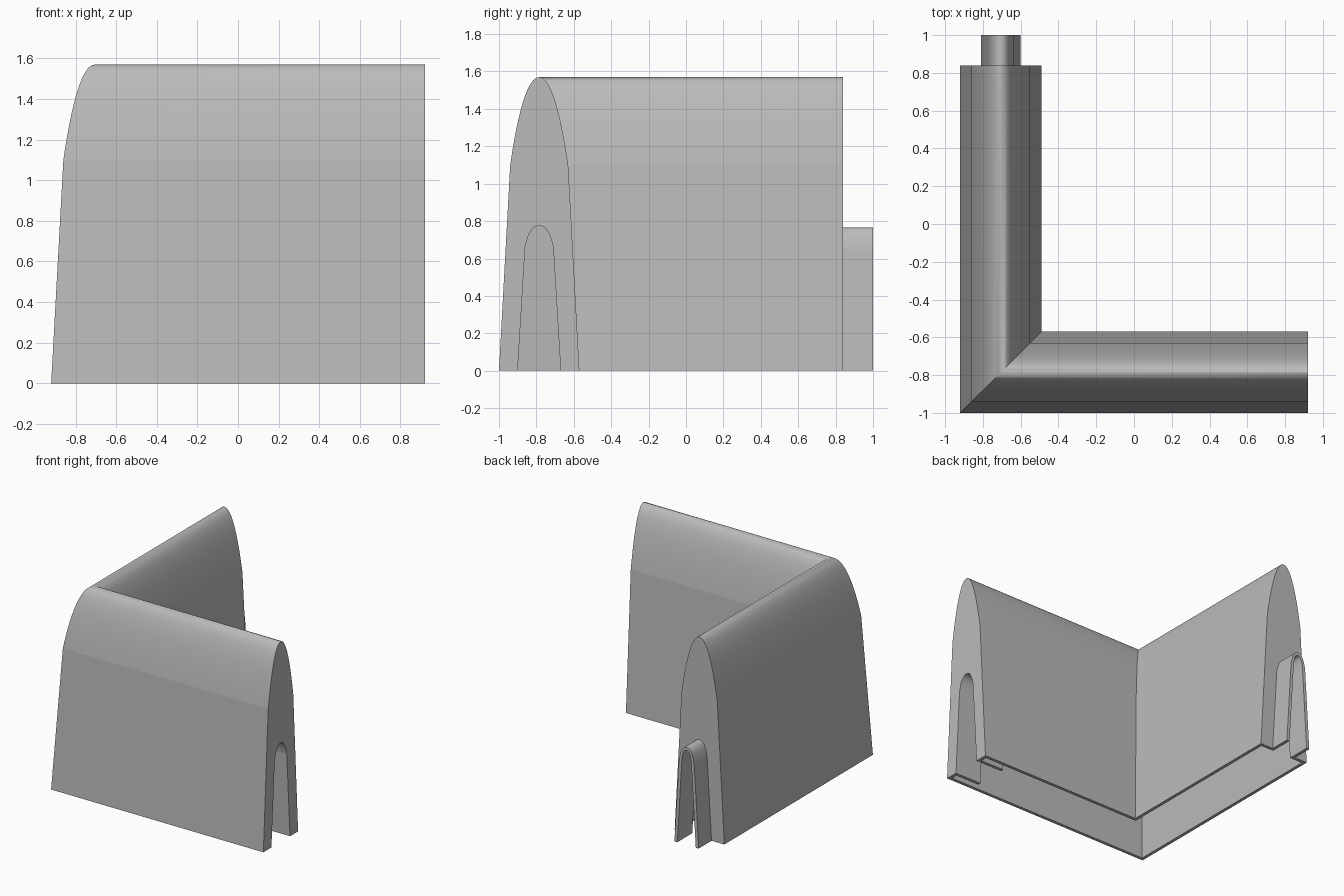
import bpy, bmesh, math
from mathutils import Vector
from mathutils.geometry import interpolate_bezier

cube = bpy.data.objects.get("Cube")
if cube:
    bpy.data.objects.remove(cube, do_unlink=True)

grey = bpy.data.materials.new("light_grey")
grey.use_nodes = True
colour = (0.5, 0.5, 0.5, 1)
grey.diffuse_color = colour
grey.node_tree.nodes["Principled BSDF"].inputs["Base Color"].default_value = colour

T = 0.025                 # shell thickness
CX, CY = -0.705, -0.785   # centre lines of the two wall legs
END_X, END_Y = 0.92, 0.84


def arch(base, shoulder, z_shoulder, top, rise, crown):
    """Arch outline as (offset, height) points: tapered legs and a curved crown."""
    half = interpolate_bezier(Vector((shoulder, z_shoulder)),
                              Vector((shoulder * 0.81, z_shoulder + rise)),
                              Vector((crown, top)), Vector((0, top)), 14)
    side = [(base, 0)] + [(p.x, p.y) for p in half]
    return side + [(-u, z) for u, z in side[-2::-1]]


def loft(name, outer, inner, stations):
    """Sweep the band between two arches through stations mapping offset to (x, y)."""
    bm = bmesh.new()
    n = len(outer)
    rings = [[[bm.verts.new((*place(u), z)) for u, z in line]
              for line in (outer, inner)] for place in stations]
    for a, b in zip(rings, rings[1:]):
        for k in range(2):
            for i in range(n - 1):
                bm.faces.new((a[k][i], a[k][i + 1], b[k][i + 1], b[k][i]))
        for i in (0, n - 1):
            bm.faces.new((a[0][i], a[1][i], b[1][i], b[0][i]))
    for o, c in (rings[0], rings[-1]):
        for i in range(n - 1):
            bm.faces.new((o[i], o[i + 1], c[i + 1], c[i]))
    bmesh.ops.recalc_face_normals(bm, faces=bm.faces)
    # Smooth crown, crisp creases and shoulder lines
    shoulders = {line[i] for ring in rings for line in ring for i in (1, n - 2)}
    for f in bm.faces:
        f.smooth = True
    for e in bm.edges:
        on_shoulder = all(v in shoulders for v in e.verts)
        e.smooth = not on_shoulder and e.calc_face_angle(0) < math.radians(30)
    mesh = bpy.data.meshes.new(name)
    bm.to_mesh(mesh)
    bm.free()
    mesh.materials.append(grey)
    obj = bpy.data.objects.new(name, mesh)
    bpy.context.collection.objects.link(obj)
    return obj


def across_x(x):
    return lambda u: (x, CY - u)


def across_y(y):
    return lambda u: (CX - u, y)


def corner(u):
    return (CX - u, CY - u)


# Cross-sections
wall_out = arch(0.215, 0.155, 1.1, 1.57, 0.2, 0.075)
wall_in = arch(0.215 - T, 0.155 - T, 1.1, 1.57 - T, 0.2, 0.06)
socket_out = arch(0.115 + T, 0.075 + T, 0.66, 0.775 + T, 0.08, 0.055)
socket_in = arch(0.115, 0.075, 0.66, 0.775, 0.07, 0.04)
tongue_out = arch(0.105, 0.066, 0.65, 0.765, 0.07, 0.037)
tongue_in = arch(0.105 - T, 0.066 - T, 0.65, 0.765 - T, 0.06, 0.025)

# Hollow mitred corner wall
loft("corner_wall", wall_out, wall_in, [across_x(END_X), corner, across_y(END_Y)])

# Socket end: end plate with arched opening and a sleeve behind it
loft("socket_end_plate", wall_in, socket_in, [across_x(END_X), across_x(END_X - T)])
loft("socket_sleeve", socket_out, socket_in, [across_x(END_X - T), across_x(END_X - 0.23)])

# Tongue end: end plate and protruding hollow tongue
loft("tongue_end_plate", wall_in, tongue_out, [across_y(END_Y), across_y(END_Y - T)])
loft("tongue", tongue_out, tongue_in, [across_y(END_Y - T), across_y(1.0)])
